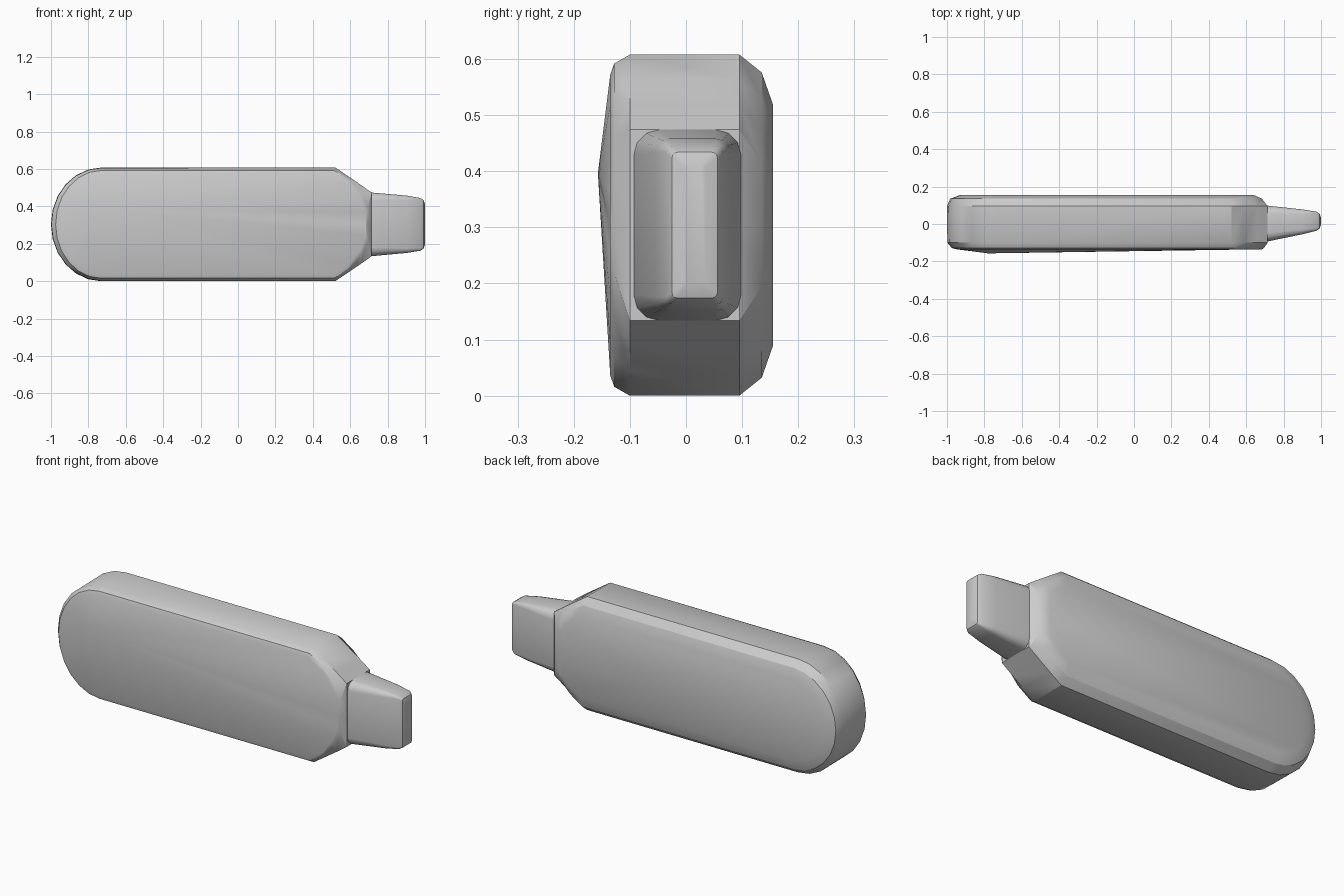
import bpy, bmesh, math

if "Cube" in bpy.data.objects:
    bpy.data.objects.remove(bpy.data.objects["Cube"])

ZC = 0.308


def loft(name, rings, start_apex=None):
    """Skin a list of equal-length rings and close both ends."""
    bm = bmesh.new()
    loops = [[bm.verts.new(p) for p in ring] for ring in rings]
    n = len(loops[0])
    for a, b in zip(loops, loops[1:]):
        for i in range(n):
            bm.faces.new((a[i], a[(i + 1) % n], b[(i + 1) % n], b[i]))
    bm.faces.new(loops[-1])
    if start_apex:
        tip = bm.verts.new(start_apex)
        for i in range(n):
            bm.faces.new((loops[0][(i + 1) % n], loops[0][i], tip))
    else:
        bm.faces.new(loops[0][::-1])
    bmesh.ops.recalc_face_normals(bm, faces=bm.faces)
    mesh = bpy.data.meshes.new(name)
    bm.to_mesh(mesh)
    bm.free()
    ob = bpy.data.objects.new(name, mesh)
    bpy.context.collection.objects.link(ob)
    bpy.context.view_layer.objects.active = ob
    ob.select_set(True)
    bpy.ops.object.shade_smooth_by_angle(angle=math.radians(30))
    ob.select_set(False)
    return ob


def body_ring(y, left, height, nose):
    """Long outline: round left end, straight sides, tapered right end."""
    half = []
    for i in range(7):
        t = math.radians(90 * i / 6)
        half.append((-0.73 + (left + 0.73) * math.cos(t), height * math.sin(t)))
    half += nose
    lower = [(x, -z) for x, z in reversed(half) if z > 0.001]
    return [(x, y, ZC + z) for x, z in half + lower]


def neck_ring(x, y0, y1, z0, z1, r):
    """Rounded rectangle across x."""
    pts = []
    corners = [(y1 - r, z1 - r), (y0 + r, z1 - r), (y0 + r, z0 + r), (y1 - r, z0 + r)]
    for k, (cy, cz) in enumerate(corners):
        for j in range(4):
            a = math.radians(90 * k + 30 * j)
            pts.append((x, cy + r * math.cos(a), cz + r * math.sin(a)))
    return pts


# Flat main body, with the front face gently domed toward the round end
full_nose = [(0.52, 0.304), (0.585, 0.26), (0.65, 0.216), (0.715, 0.17), (0.715, 0)]
rings = [
    body_ring(-0.135, -0.95, 0.268,
              [(0.51, 0.268), (0.60, 0.215), (0.66, 0.13), (0.685, 0.06), (0.685, 0)]),
    body_ring(-0.128, -0.975, 0.288,
              [(0.515, 0.288), (0.595, 0.235), (0.66, 0.16), (0.695, 0.085), (0.695, 0)]),
    body_ring(-0.100, -0.998, 0.302, full_nose),
    body_ring(0.095, -1.0, 0.304, full_nose),
    body_ring(0.135, -0.983, 0.272,
              [(0.52, 0.272), (0.59, 0.225), (0.645, 0.17), (0.685, 0.11), (0.685, 0)]),
    body_ring(0.155, -0.93, 0.215,
              [(0.52, 0.215), (0.57, 0.185), (0.61, 0.15), (0.64, 0.10), (0.64, 0)]),
]
loft("body", rings, start_apex=(-0.78, -0.157, 0.40))

# Tapered neck and rounded tip
loft("neck", [
    neck_ring(0.66, -0.093, 0.098, 0.138, 0.478, 0.045),
    neck_ring(0.715, -0.093, 0.098, 0.138, 0.478, 0.045),
    neck_ring(0.90, -0.055, 0.078, 0.155, 0.462, 0.025),
    neck_ring(0.975, -0.036, 0.066, 0.167, 0.449, 0.012),
    neck_ring(0.992, -0.025, 0.056, 0.178, 0.438, 0.010),
    neck_ring(1.0, -0.003, 0.034, 0.200, 0.416, 0.006),
])

# Rest on the ground
low = min(v.co.z for o in bpy.data.objects for v in o.data.vertices)
for o in bpy.data.objects:
    o.location.z -= low
